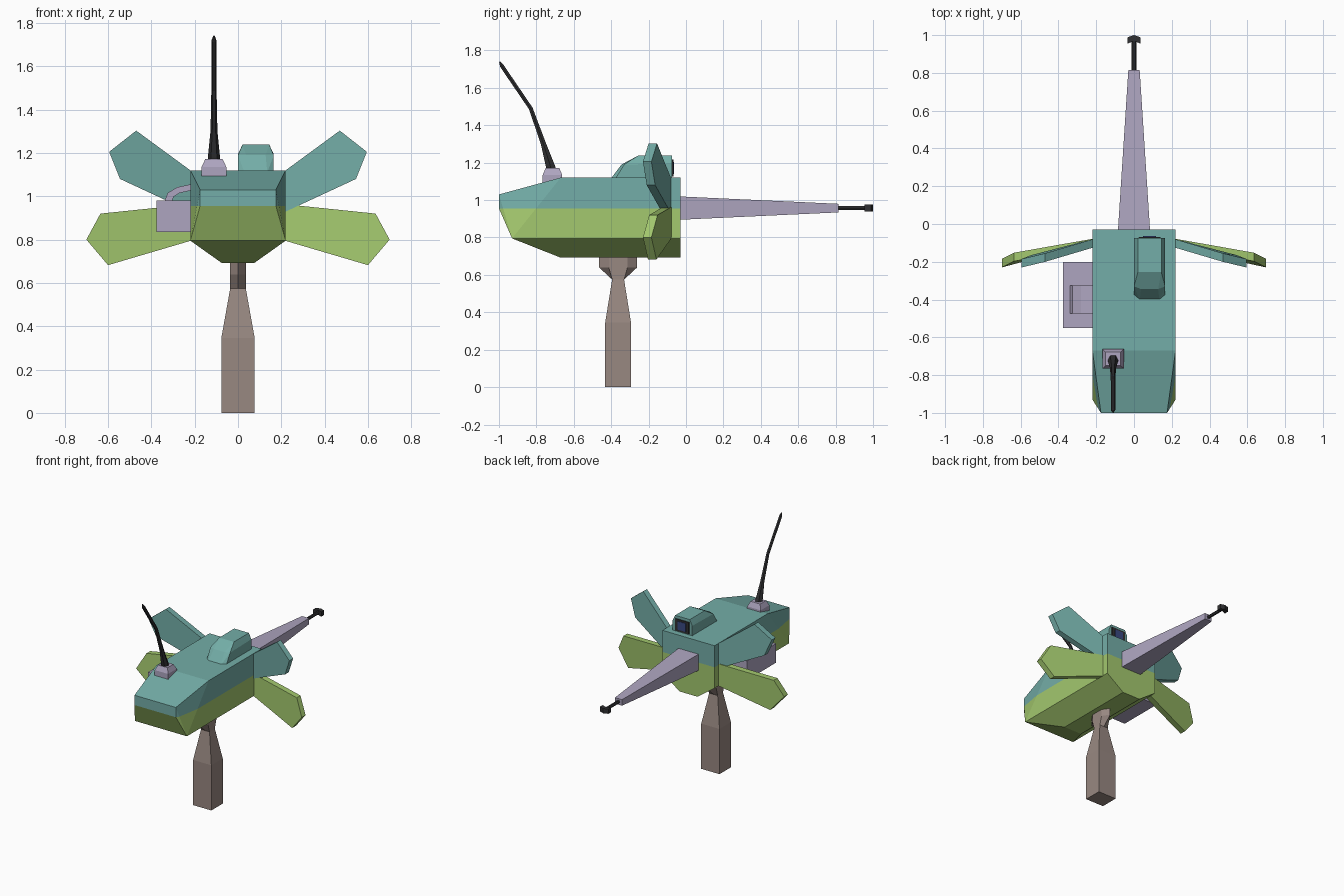
import bpy, bmesh, math
from mathutils import Vector

if "Cube" in bpy.data.objects:
    bpy.data.objects.remove(bpy.data.objects["Cube"])


def material(name, srgb):
    m = bpy.data.materials.new(name)
    m.diffuse_color = [(c / 255 / 12.92 if c < 10 else ((c / 255 + 0.055) / 1.055) ** 2.4) for c in srgb] + [1]
    m.use_nodes = True
    m.node_tree.nodes["Principled BSDF"].inputs["Base Color"].default_value = m.diffuse_color
    return m


TEAL = material("teal", (116, 174, 168))
GREEN = material("leaf green", (163, 200, 110))
LILAC = material("lilac grey", (174, 165, 192))
BROWN = material("warm brown", (152, 136, 129))
BLACK = material("black", (48, 48, 50))
BLUE = material("lens blue", (58, 74, 130))


def finish(name, bm, *mats):
    bmesh.ops.recalc_face_normals(bm, faces=bm.faces[:])
    me = bpy.data.meshes.new(name)
    bm.to_mesh(me)
    bm.free()
    for m in mats:
        me.materials.append(m)
    ob = bpy.data.objects.new(name, me)
    bpy.context.collection.objects.link(ob)
    return ob


def loft(name, rings, mat):
    """Skin a list of equal-length point rings and cap both ends."""
    bm = bmesh.new()
    vs = [[bm.verts.new(p) for p in r] for r in rings]
    n = len(rings[0])
    for a, b in zip(vs, vs[1:]):
        for i in range(n):
            j = (i + 1) % n
            bm.faces.new((a[i], a[j], b[j], b[i]))
    bm.faces.new(vs[0])
    bm.faces.new(vs[-1])
    return finish(name, bm, mat)


def hull_mesh(points):
    bm = bmesh.new()
    for p in points:
        bm.verts.new(p)
    bmesh.ops.convex_hull(bm, input=bm.verts[:])
    bmesh.ops.dissolve_limit(bm, angle_limit=0.01, verts=bm.verts[:], edges=bm.edges[:])
    return bm


def rect_y(x, y, z, hx, hz):
    return [(x + a * hx, y, z + b * hz) for a, b in ((-1, -1), (1, -1), (1, 1), (-1, 1))]


def rect_z(x, y, z, hx, hy):
    return [(x + a * hx, y + b * hy, z) for a, b in ((-1, -1), (1, -1), (1, 1), (-1, 1))]


# Body: convex hull, split in two colours at a waterline
SPLIT = 0.955
half = [(0.22, -0.67, 1.12), (0.22, -0.03, 1.12), (0.22, -0.03, 0.795), (0.22, -0.93, 0.795),
        (0.075, -0.67, 0.692), (0.075, -0.03, 0.692), (0.175, -1, 1.03), (0.175, -1, SPLIT)]
bm = hull_mesh([(s * x, y, z) for x, y, z in half for s in (-1, 1)])
bmesh.ops.bisect_plane(bm, geom=bm.verts[:] + bm.edges[:] + bm.faces[:], dist=1e-4,
                       plane_co=(0, 0, SPLIT), plane_no=(0, 0, 1))
for f in bm.faces:
    f.material_index = int(f.calc_center_median().z < SPLIT)
finish("body", bm, TEAL, GREEN)

# Fins: swept back plates, outline points are (x, z, rear y)
upper = [(0.20, 1.105, -0.075), (0.47, 1.303, -0.155), (0.595, 1.205, -0.185),
         (0.545, 1.08, -0.165), (0.20, 0.92, -0.075)]
lower = [(0.20, 0.965, -0.075), (0.635, 0.92, -0.152), (0.70, 0.80, -0.185),
         (0.60, 0.682, -0.158), (0.20, 0.80, -0.075)]
for label, outline, mat in (("upper", upper, TEAL), ("lower", lower, GREEN)):
    for side, s in (("left", -1), ("right", 1)):
        loft(f"{label}_{side}_fin", [[(s * x, y - t, z) for x, z, y in outline] for t in (0, 0.045)], mat)

# Barrel with thin muzzle rod and chevron tip
loft("barrel", [rect_y(0, -0.05, 0.957, 0.086, 0.063), rect_y(0, 0.815, 0.957, 0.03, 0.023)], LILAC)


def ring_y(y, z, r, n=6):
    return [(r * math.cos(2 * math.pi * i / n), y, z + r * math.sin(2 * math.pi * i / n)) for i in range(n)]


loft("muzzle_rod", [ring_y(0.80, 0.957, 0.012), ring_y(0.98, 0.957, 0.012)], BLACK)
chevron = [(-0.035, 0.955), (0, 0.968), (0.035, 0.955), (0.035, 0.988), (0, 1.0), (-0.035, 0.988)]
loft("muzzle_tip", [[(x, y, z) for x, y in chevron] for z in (0.939, 0.975)], BLACK)

# Sight hood on top, with a framed lens looking backwards
hood = [(0.03, -0.405, 1.11), (0.135, -0.405, 1.11)]
for cx, w, y, z in ((0.0825, 0.0825, -0.38, 1.11), (0.0825, 0.0825, -0.33, 1.19), (0.0825, 0.062, -0.255, 1.238),
                    (0.0825, 0.0825, -0.075, 1.11), (0.0825, 0.0825, -0.075, 1.195),
                    (0.0825, 0.062, -0.075, 1.238), (0.0825, 0.045, -0.345, 1.19)):
    hood += [(cx - w, y, z), (cx + w, y, z)]
finish("sight_hood", hull_mesh(hood), TEAL)
lens_c = (0.0825, 1.172)
loft("lens_frame", [rect_y(lens_c[0], y, lens_c[1], w, 0.045) for y, w in ((-0.08, 0.062), (-0.068, 0.056))], BLACK)
loft("lens", [rect_y(lens_c[0], y, lens_c[1], 0.034, 0.032) for y in (-0.072, -0.064)], BLUE)

# Side box and the curved feed strip joining it to the body
loft("side_box", [rect_y(-0.2925, y, 0.907, 0.0835, 0.073) for y in (-0.55, -0.20)], LILAC)
outer = [(-0.342, 0.97), (-0.325, 1.015), (-0.28, 1.042), (-0.21, 1.057)]
inner = [(-0.308, 0.97), (-0.297, 0.998), (-0.27, 1.015), (-0.21, 1.028)]
loft("feed_strip", [[(o[0], -0.475, o[1]), (o[0], -0.325, o[1]), (i[0], -0.325, i[1]), (i[0], -0.475, i[1])]
                    for o, i in zip(outer, inner)], LILAC)

# Antenna base and bent whip
AX, AY = -0.111, -0.714
loft("antenna_base", [rect_z(AX, AY, 1.09, 0.057, 0.052), rect_z(AX, AY, 1.135, 0.057, 0.052),
                      rect_z(AX, AY, 1.172, 0.04, 0.036)], LILAC)
path = [(-0.715, 1.15, 0.029), (-0.728, 1.19, 0.027), (-0.762, 1.30, 0.016),
        (-0.83, 1.49, 0.012), (-0.985, 1.718, 0.012), (-0.996, 1.74, 0.004)]
rings = []
for k, (y, z, r) in enumerate(path):
    a, b = path[max(k - 1, 0)], path[min(k + 1, len(path) - 1)]
    d = Vector((0, b[0] - a[0], b[1] - a[1])).normalized()
    side = Vector((1, 0, 0))
    up = side.cross(d)
    rings.append([Vector((AX, y, z)) + r * (side * math.cos(t) + up * math.sin(t))
                  for t in (math.pi / 3 * i for i in range(6))])
loft("antenna_whip", rings, BLACK)

# Pedestal: six-point sections (half width, half depth, depth of the pointed ends)
PY = -0.363
loft("pedestal", [[(0, PY - p, z), (w, PY - d, z), (w, PY + d, z), (0, PY + p, z), (-w, PY + d, z), (-w, PY - d, z)]
                  for z, w, d, p in ((0, 0.077, 0.069, 0.069), (0.345, 0.077, 0.069, 0.069),
                                     (0.575, 0.036, 0.032, 0.032), (0.64, 0.036, 0.05, 0.102),
                                     (0.70, 0.036, 0.05, 0.102))], BROWN)
